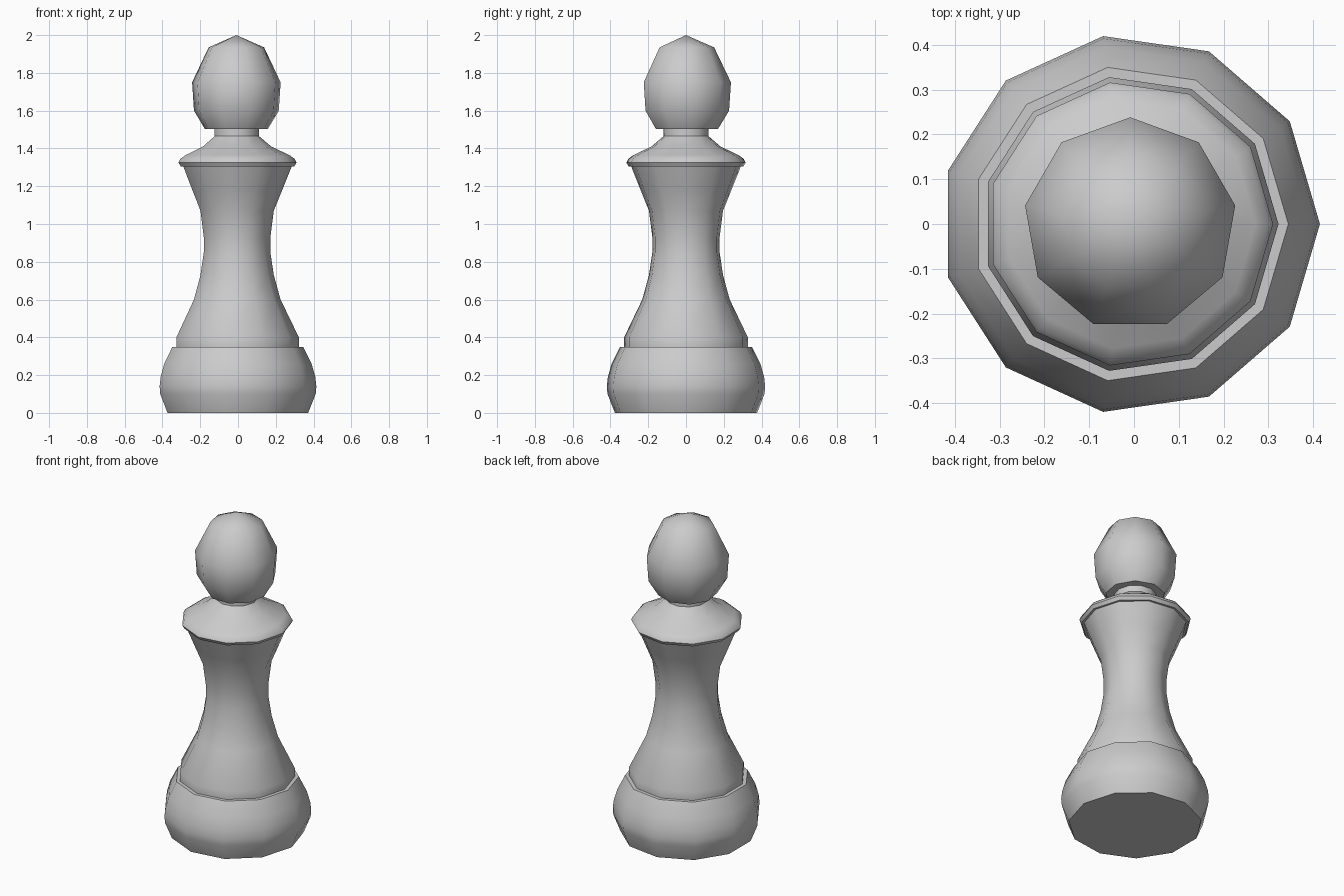
import bpy, bmesh
from math import cos, sin, pi, radians

if "Cube" in bpy.data.objects:
    bpy.data.objects.remove(bpy.data.objects["Cube"])

CX = -0.0086  # odd-sided rings: shift so the bounds are centred


def lathe(name, profile, sides, start=0.0):
    """Revolve (radius, z) points, bottom to top; radius 0 makes a tip, other ends are capped."""
    bm = bmesh.new()
    rings = []
    for r, z in profile:
        if r == 0:
            rings.append([bm.verts.new((CX, 0, z))] * sides)
        else:
            rings.append([bm.verts.new((CX + r * cos(start + 2 * pi * i / sides),
                                        r * sin(start + 2 * pi * i / sides), z))
                          for i in range(sides)])
    for a, b in zip(rings, rings[1:]):
        for i in range(sides):
            j = (i + 1) % sides
            loop = list(dict.fromkeys((a[i], a[j], b[j], b[i])))
            bm.faces.new(loop)
    if profile[0][0] > 0:
        bm.faces.new(rings[0][::-1])
    if profile[-1][0] > 0:
        bm.faces.new(rings[-1])
    bmesh.ops.recalc_face_normals(bm, faces=bm.faces)
    mesh = bpy.data.meshes.new(name)
    bm.to_mesh(mesh)
    bm.free()
    obj = bpy.data.objects.new(name, mesh)
    bpy.context.collection.objects.link(obj)
    bpy.ops.object.select_all(action='DESELECT')
    obj.select_set(True)
    bpy.context.view_layer.objects.active = obj
    bpy.ops.object.shade_smooth_by_angle(angle=radians(46))
    return obj


# Base, waisted body, flared collar and neck in one turned profile
lathe("turned_body", [
    (0.38, 0), (0.42, 0.10), (0.4235, 0.14), (0.418, 0.19), (0.398, 0.26), (0.353, 0.35),
    (0.331, 0.35), (0.331, 0.40), (0.234, 0.60), (0.198, 0.73), (0.180, 0.85),
    (0.180, 0.93), (0.198, 1.07), (0.243, 1.18), (0.293, 1.305),
    (0.307, 1.305), (0.319, 1.325), (0.309, 1.345), (0.280, 1.365), (0.185, 1.41), (0.120, 1.465),
    (0.120, 1.51)], 11)

# Nine-sided head
lathe("head", [(0.17, 1.504), (0.228, 1.60), (0.238, 1.75), (0.149, 1.935), (0, 2.0)],
      9, pi / 2)
